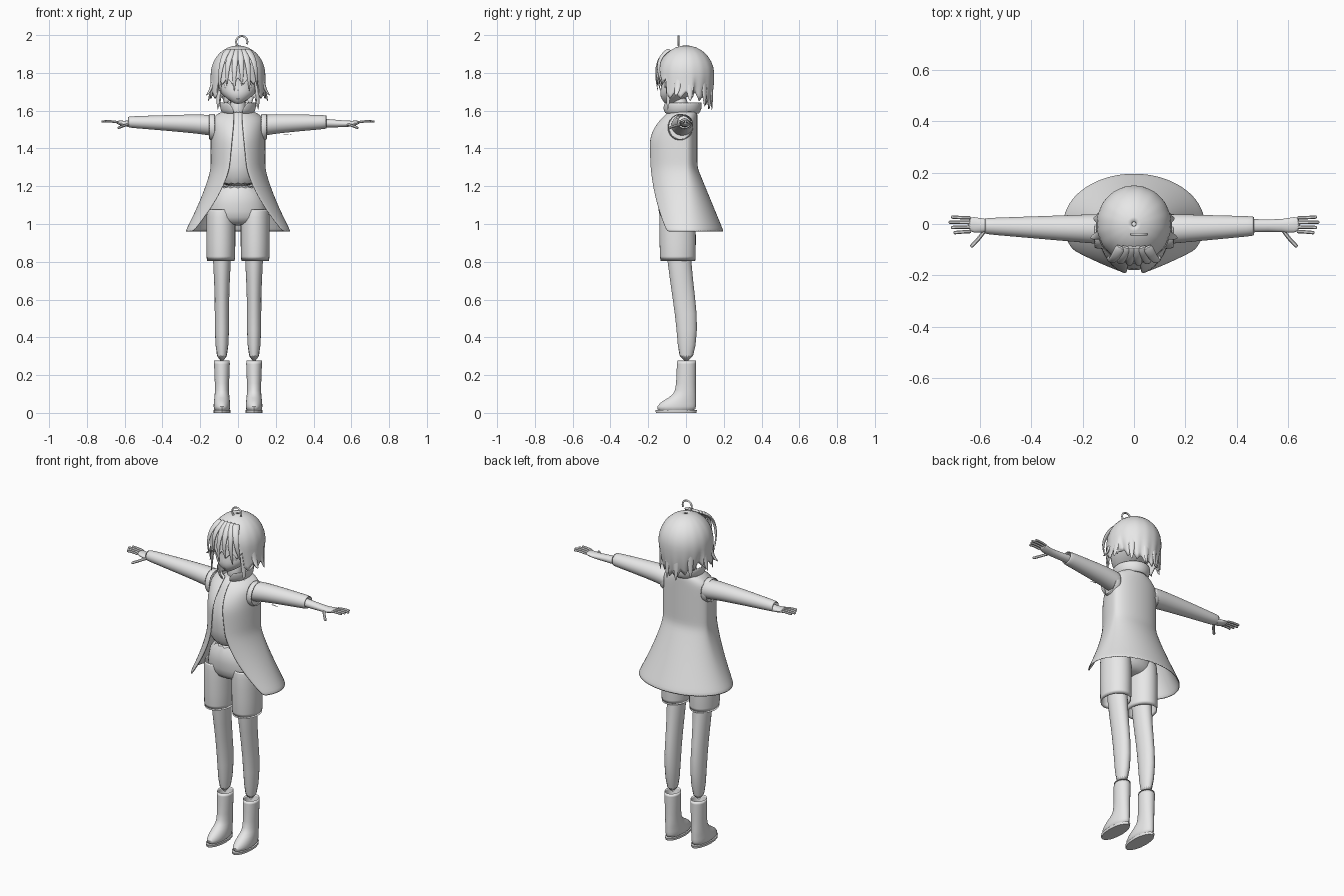
import bpy, bmesh
from math import sin, cos, pi, radians, asin, sqrt
from mathutils import Vector

default_cube = bpy.data.objects.get("Cube")
if default_cube:
    bpy.data.objects.remove(default_cube)

# One material for everything
shade = (.8, .8, .8, 1)
grey = bpy.data.materials.new("plain_grey")
grey.use_nodes = True
grey.diffuse_color = shade
grey.node_tree.nodes["Principled BSDF"].inputs["Base Color"].default_value = shade


def clamp(value):
    return max(0, min(1, value))


def mix(start, end, factor):
    return start + (end - start) * factor


def skin(name, rings, closed=True, caps=True, mirror=False, thickness=0, smooth_level=1):
    """Join equal rings of points into one smooth surface."""
    bm = bmesh.new()
    rows = [[bm.verts.new(point) for point in ring] for ring in rings]
    count = len(rows[0])
    for lower, upper in zip(rows, rows[1:]):
        for i in range(count if closed else count - 1):
            j = (i + 1) % count
            bm.faces.new((lower[i], lower[j], upper[j], upper[i]))
    if caps:
        bm.faces.new(rows[0])
        bm.faces.new(rows[-1])
    bmesh.ops.recalc_face_normals(bm, faces=bm.faces)
    for face in bm.faces:
        face.smooth = True
    mesh = bpy.data.meshes.new(name)
    bm.to_mesh(mesh)
    bm.free()
    mesh.set_sharp_from_angle(angle=radians(50))
    mesh.materials.append(grey)
    part = bpy.data.objects.new(name, mesh)
    bpy.context.collection.objects.link(part)
    if mirror:
        part.modifiers.new("Mirror", "MIRROR")
    if thickness:
        part.modifiers.new("Solidify", "SOLIDIFY").thickness = thickness
    if smooth_level:
        part.modifiers.new("Subdivision", "SUBSURF").levels = smooth_level
    return part


def ellipse(centre, across, along, count=16):
    angles = [2 * pi * i / count for i in range(count)]
    return [Vector(centre) + Vector(across) * cos(a) + Vector(along) * sin(a) for a in angles]


def column(name, sections, x=0, **options):
    """Upright form; each section gives y, z, half width and half depth."""
    rings = [ellipse((x, y, z), (width, 0, 0), (0, depth, 0)) for y, z, width, depth in sections]
    return skin(name, rings, **options)


def sideways(name, sections, **options):
    """Form along x; each section gives x, y, z, half depth and half height."""
    rings = [ellipse((x, y, z), (0, depth, 0), (0, 0, height)) for x, y, z, depth, height in sections]
    return skin(name, rings, **options)


def strand(name, start, bend, end, width, flat=.45, outward=None, pointed=True, **options):
    """Flat lock that follows a bent path and may taper to a point."""
    start, bend, end = Vector(start), Vector(bend), Vector(end)
    rings, steps = [], 8
    for k in range(steps + 1):
        t = k / steps
        centre = start.lerp(bend, t).lerp(bend.lerp(end, t), t)
        direction = (bend - start).lerp(end - bend, t).normalized()
        side = direction.cross(Vector(outward or (centre.x, centre.y, 0))).normalized()
        size = width * (max(.05, sqrt(1 - t)) if pointed else 1)
        rings.append(ellipse(centre, side * size, side.cross(direction) * size * flat, count=6))
    return skin(name, rings, **options)


def around(degrees, radius, z):
    """Point on a circle about the head, measured from the front."""
    angle = radians(degrees)
    return (radius * sin(angle), -radius * cos(angle), z)


def arc(z, width, front, back, gap, count=40):
    """Cross-section of cloth that is open at the front."""
    start = asin(min(.95, gap / width))
    angles = [mix(start, 2 * pi - start, i / (count - 1)) for i in range(count)]
    return [(width * sin(a), -cos(a) * (front if cos(a) > 0 else back), z) for a in angles]


# Head with a narrow forward chin
head = []
for k in range(12):
    u = mix(.01, .98, k / 11)
    radius = .122 * sin(pi * u ** .8)
    head.append((mix(-.1, -.012, clamp(u * 3)), mix(1.63, 1.94, u), radius, radius))
column("head", head)
column("neck", [(-.02, 1.55, .05, .05), (-.03, 1.61, .04, .04), (-.03, 1.68, .04, .04)])
column("nose", [(-.13, 1.69, .006, .008), (-.13, 1.72, .003, .005)])
column("mouth", [(-.122, 1.66, .012, .01), (-.122, 1.665, .014, .01)])
column("eye", [(-.11, 1.715, .015, .006), (-.11, 1.735, .024, .008), (-.11, 1.755, .016, .006)],
       x=.053, mirror=True)

# Hair shell with a pointed hem, short over the face and long at the nape
shell, columns, rows = [], 96, 15
for k in range(rows):
    s = k / (rows - 1)
    ring = []
    for i in range(columns):
        angle = 2 * pi * i / columns
        away = min(angle, 2 * pi - angle) / pi
        tooth = 1 - abs(i % 6 / 3 - 1)
        hem = (1.775 if away < .27 else 1.7) - .17 * max(0, away - .6) - .035 * tooth
        drop = clamp(s * 2.5 - 1.5)
        dome = max(.04, min(1, s / .6)) * pi / 2
        z = mix(1.79 + .155 * cos(dome), hem, drop)
        flare = .03 if away < .6 else -.16 * drop
        radius = sin(dome) * (1 + flare * drop) + .012 * s * (tooth - .5)
        ring.append((.145 * radius * sin(angle), -.15 * radius * cos(angle), z))
    shell.append(ring)
bottom_open = skin("hair_shell", shell, caps=False, thickness=.008, smooth_level=0)

# Loose locks: fringe, then sides and nape
for i in range(6):
    x = .04 * i - .1
    strand(f"fringe_lock_{i}", (x / 2, -.085, 1.925), (x, -.185, 1.87),
           (x, abs(x) * .35 - .155, 1.7 + .03 * (i % 2)), .024)
for degrees, reach, tip in [(48, .144, 1.605), (72, .18, 1.68), (98, .16, 1.65),
                            (135, .14, 1.62), (168, .14, 1.6)]:
    strand(f"side_lock_{degrees}", around(degrees, .13, 1.82), around(degrees, .14, 1.7),
           around(degrees, reach, tip), .028, mirror=True)

# Curled strand on the crown
curl = bpy.data.curves.new("crown_curl", "CURVE")
curl.dimensions = "3D"
curl.bevel_depth = .005
spline = curl.splines.new("POLY")
spline.points.add(12)
for k, point in enumerate(spline.points):
    turn = mix(-.8, 3.6, k / 12)
    point.co = (.02 - .03 * cos(turn), -.04, 1.965 + .03 * sin(turn), 1)
curl.materials.append(grey)
bpy.context.collection.objects.link(bpy.data.objects.new("crown_curl", curl))

# Coat: rounded shoulders, straight chest, flared skirt that opens downwards
coat = []
for k in range(18):
    z = mix(1.6, .96, k / 17)
    flare = clamp((1.3 - z) / .34)
    shoulder = sqrt(1 - clamp((z - 1.55) / .06) ** 2)
    chest = .2 - .11 * clamp((z - 1.42) / .18) ** 2
    gap = .02 + .03 * clamp((1.55 - z) / .3) + .19 * flare ** 1.5
    coat.append(arc(z, .145 * shoulder + .135 * flare ** 1.3, chest, .06 + .14 * flare, gap))
skin("coat", coat, closed=False, caps=False, thickness=.008)

# Collar and shirt
collar = skin("collar", [arc(1.585, .075, .085, .085, .02), arc(1.61, .09, .1, .1, .02),
                         arc(1.645, .092, .105, .1, .05)],
              closed=False, caps=False, thickness=.006)
collar.location.y = -.022
column("shirt", [(-.03, 1.6, .06, .06), (-.04, 1.55, .1, .08), (-.07, 1.42, .13, .12),
                 (-.06, 1.3, .12, .12), (-.06, 1.19, .12, .11)])

# Shorts with open legs
column("shorts_hips", [(-.05, 1.22, .125, .1), (-.045, 1.1, .15, .105),
                       (-.045, 1.03, .158, .1), (-.045, .99, .12, .06)])
column("shorts_leg", [(-.045, 1.08, .076, .095), (-.045, 1, .08, .1), (-.043, .795, .078, .097)],
       x=.091, caps=False, mirror=True, thickness=.006)

# Legs and boots
column("leg", [(-.045, .98, .056, .07), (-.037, .8, .048, .064), (-.01, .6, .037, .061),
               (.008, .45, .041, .058), (0, .26, .03, .04)], x=.085, mirror=True)
column("boot", [(-.052, .003, .043, .105), (-.052, .035, .046, .108), (-.035, .065, .043, .09),
                (-.005, .095, .039, .06), (0, .14, .037, .052), (.003, .285, .045, .053),
                (.003, .28, .039, .047), (.003, .2, .035, .045)], x=.085, mirror=True)
column("boot_sole", [(-.052, 0, .044, .107), (-.052, .014, .046, .11)],
       x=.085, mirror=True, smooth_level=0)


# Sleeves: the left stops mid forearm, the right reaches the wrist
def sleeve(name, side, reach):
    sections = []
    for k in range(7):
        t = k / 6
        x = mix(.12, reach, t)
        radius = .068 - .062 * x
        sections.append((side * x, -.02 + .012 * t, mix(1.52, 1.54, sqrt(t)), radius, radius * .95))
    sideways(name, sections, caps=False, thickness=.006)


sleeve("left_sleeve", 1, .47)
sleeve("right_sleeve", -1, .585)
sideways("armhole", [(.12, -.03, 1.51, .07, .075), (.155, -.03, 1.515, .066, .07)],
         caps=False, mirror=True, thickness=.006)

# Forearms, palms and fingers
sideways("forearm_and_palm", [(.3, -.008, 1.54, .035, .033), (.56, -.006, 1.53, .021, .018),
                              (.6, -.006, 1.53, .03, .016), (.65, 0, 1.54, .034, .009)],
         mirror=True)
finger_style = dict(flat=.95, outward=(0, 0, 1), pointed=False, mirror=True)
for i in range(4):
    y = .018 * i - .03
    reach = .724 - .01 * abs(i - 2)
    strand(f"finger_{i}", (.635, y, 1.538), (.67, y, 1.546), (reach, y * 1.15, 1.542),
           .008, **finger_style)
strand("thumb", (.58, -.022, 1.527), (.6, -.055, 1.522), (.637, -.09, 1.508),
       .009, **finger_style)

# Stray ribbon under the left arm
strand("stray_ribbon", (.24, -.03, 1.475), (.265, -.03, 1.476), (.29, -.03, 1.471),
       .004, outward=(0, 0, 1))
